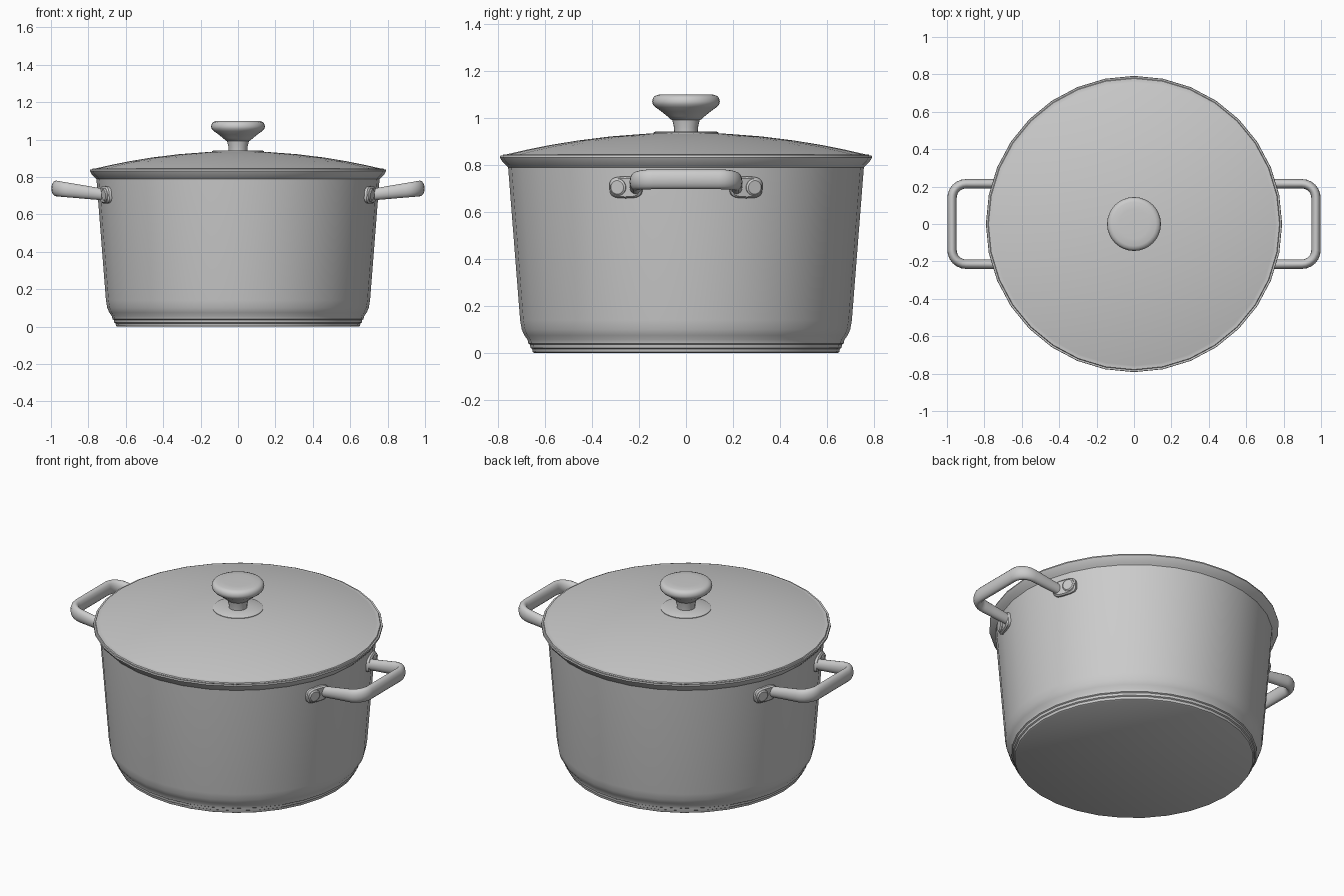
import bpy, bmesh, math
from mathutils import Vector, Matrix

if "Cube" in bpy.data.objects:
    bpy.data.objects.remove(bpy.data.objects["Cube"])

def finish(name, bm, angle=35, mirror=None):
    bmesh.ops.recalc_face_normals(bm, faces=bm.faces)
    me = bpy.data.meshes.new(name)
    bm.to_mesh(me)
    bm.free()
    ob = bpy.data.objects.new(name, me)
    bpy.context.collection.objects.link(ob)
    bpy.ops.object.select_all(action='DESELECT')
    ob.select_set(True)
    bpy.context.view_layer.objects.active = ob
    bpy.ops.object.shade_smooth_by_angle(angle=math.radians(angle))
    if mirror:
        m = ob.modifiers.new("mirror", 'MIRROR')
        m.use_axis = mirror
        m.use_mirror_merge = False
    return ob

def skin(bm, rings, closed_caps=False):
    for a, b in zip(rings, rings[1:]):
        n = len(a)
        for i in range(n):
            bm.faces.new((a[i], a[(i + 1) % n], b[(i + 1) % n], b[i]))
    if closed_caps:
        bm.faces.new(rings[0])
        bm.faces.new(rings[-1])

def turned(name, profile, sides=32, angle=35):
    """Revolve an (r, z) profile about z; both ends are capped."""
    bm = bmesh.new()
    rings = [[bm.verts.new((r * math.cos(2 * math.pi * i / sides),
                            r * math.sin(2 * math.pi * i / sides), z))
              for i in range(sides)] for r, z in profile]
    skin(bm, rings, True)
    return finish(name, bm, angle)

# pot: stepped base, tapered wall, flared lip, hollow inside
turned("pot_body", [
    (0.645, 0), (0.652, 0.004), (0.655, 0.018), (0.662, 0.022), (0.664, 0.036),
    (0.671, 0.040), (0.674, 0.056), (0.688, 0.075), (0.699, 0.10), (0.706, 0.14),
    (0.757, 0.79), (0.765, 0.798), (0.782, 0.815), (0.792, 0.832), (0.790, 0.840),
    (0.780, 0.838), (0.765, 0.818), (0.745, 0.79), (0.692, 0.14), (0.67, 0.08),
    (0.62, 0.06)], 32, 30)

# lid: shallow dome with a rim and a thin underside
dome = [(r, 0.938 - 0.091 * (r / 0.757) ** 2)
        for r in (0.757, 0.68, 0.58, 0.46, 0.32, 0.16, 0.03)]
under = [(r, z - 0.02) for r, z in reversed(dome)]
turned("lid", under[:-1] + [(0.745, 0.828), (0.774, 0.832), (0.781, 0.839),
                            (0.778, 0.845), (0.765, 0.845)] + dome)

# knob: washer, stem and mushroom grip
turned("knob_washer", [(0.138, 0.925), (0.138, 0.938), (0.132, 0.942), (0.03, 0.942)])
turned("knob_stem", [(0.05, 0.935), (0.051, 0.96), (0.06, 0.998)], 24)
turned("knob_grip", [
    (0.045, 0.99), (0.062, 0.992), (0.08, 1.008), (0.105, 1.028), (0.13, 1.046),
    (0.141, 1.058), (0.144, 1.07), (0.141, 1.084), (0.133, 1.094), (0.118, 1.099),
    (0.08, 1.101), (0.02, 1.101)], 32, 50)

# handles: U-shaped sweep with an oval section that grows towards the grip
xo, yo, rad = 0.973, 0.215, 0.075
half = [(0.69, yo), (0.76, yo), (0.83, yo)]
for k in range(7):
    a = math.radians(90 - 15 * k)
    half.append((xo - rad + rad * math.cos(a), yo - rad + rad * math.sin(a)))
path = half + [(x, -y) for x, y in reversed(half)]
bm = bmesh.new()
rings = []
for i, (x, y) in enumerate(path):
    p0, p1 = path[max(i - 1, 0)], path[min(i + 1, len(path) - 1)]
    t = Vector((p1[0] - p0[0], p1[1] - p0[1])).normalized()
    f = (x - 0.69) / (xo - 0.69)
    z, h = 0.703 + 0.036 * f, 0.030 + 0.012 * f
    rings.append([bm.verts.new((x + t.y * 0.025 * math.cos(b), y - t.x * 0.025 * math.cos(b),
                                z + h * math.sin(b)))
                  for b in (2 * math.pi * j / 16 for j in range(16))])
skin(bm, rings, True)
finish("handles", bm, 50, (True, False, False))

def pad(name, y, z, layers, power):
    """Rounded plate lying on the pot wall; layers are (half width, half height, depth)."""
    r = 0.706 + 0.0785 * (z - 0.14)
    a = math.asin(y / r)
    place = (Matrix.Translation((r * math.cos(a), y, z)) @ Matrix.Rotation(a, 4, 'Z')
             @ Matrix.Rotation(math.radians(94.5), 4, 'Y'))
    def se(v):
        return math.copysign(abs(v) ** power, v)
    bm = bmesh.new()
    rings = [[bm.verts.new(place @ Vector((h * se(math.cos(b)), w * se(math.sin(b)), d)))
              for b in (2 * math.pi * j / 24 for j in range(24))] for w, h, d in layers]
    skin(bm, rings, True)
    finish(name, bm, 40, (True, True, False))

# handle mounting plates and rivets
pad("handle_plates", 0.255, 0.705,
    [(0.072, 0.046, -0.02), (0.072, 0.046, 0.008), (0.064, 0.039, 0.016)], 0.6)
pad("handle_rivets", 0.283, 0.707,
    [(0.036, 0.036, 0.005), (0.036, 0.036, 0.020), (0.029, 0.029, 0.026)], 1.0)
